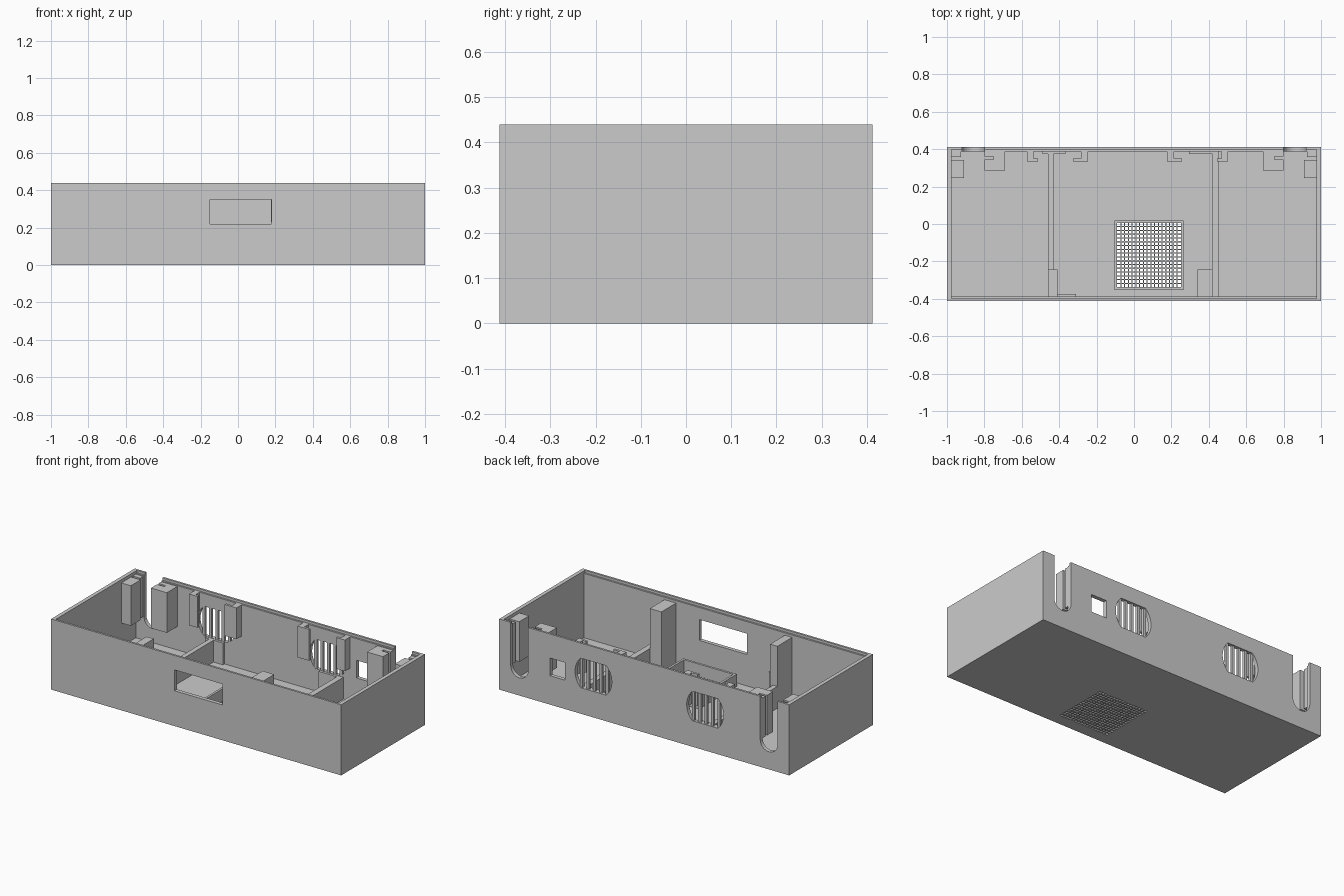
import bpy, bmesh, math
from mathutils import Matrix, Vector

if "Cube" in bpy.data.objects:
    bpy.data.objects.remove(bpy.data.objects["Cube"], do_unlink=True)

grey = bpy.data.materials.new("plain_grey")
grey.use_nodes = True
colour = (0.6, 0.6, 0.6, 1)
grey.diffuse_color = colour
grey.node_tree.nodes["Principled BSDF"].inputs["Base Color"].default_value = colour


def add_box(bm, x, y, z):
    """Box from three (low, high) ranges."""
    lo, hi = Vector((x[0], y[0], z[0])), Vector((x[1], y[1], z[1]))
    size = Matrix.Diagonal((*(hi - lo), 1))
    bmesh.ops.create_cube(bm, size=1, matrix=Matrix.Translation((lo + hi) / 2) @ size)


def boxes(name, *ranges):
    bm = bmesh.new()
    for r in ranges:
        add_box(bm, *r)
    mesh = bpy.data.meshes.new(name)
    bm.to_mesh(mesh)
    bm.free()
    mesh.materials.append(grey)
    bpy.context.collection.objects.link(bpy.data.objects.new(name, mesh))


def panel(name, loops, span, upright=True):
    """Flat panel from an outline and its holes; span is its range in y, or in z if lying."""
    curve = bpy.data.curves.new(name + "_profile", "CURVE")
    curve.dimensions, curve.fill_mode = "2D", "BOTH"
    curve.extrude = (span[1] - span[0]) / 2
    for loop in loops:
        spline = curve.splines.new("POLY")
        spline.points.add(len(loop) - 1)
        for point, (a, b) in zip(spline.points, loop):
            point.co = (a, b, 0, 1)
        spline.use_cyclic_u, spline.use_smooth = True, False
    profile = bpy.data.objects.new(name + "_profile", curve)
    bpy.context.collection.objects.link(profile)
    evaluated = profile.evaluated_get(bpy.context.evaluated_depsgraph_get())
    mesh = bpy.data.meshes.new_from_object(evaluated)
    bpy.data.objects.remove(profile, do_unlink=True)
    mid = (span[0] + span[1]) / 2
    if upright:
        mesh.transform(Matrix.Translation((0, mid, 0)) @ Matrix.Rotation(math.pi / 2, 4, "X"))
    else:
        mesh.transform(Matrix.Translation((0, 0, mid)))
    mesh.materials.clear()
    mesh.materials.append(grey)
    bpy.context.collection.objects.link(bpy.data.objects.new(name, mesh))


def rect(a, b):
    return [(a[0], b[0]), (a[1], b[0]), (a[1], b[1]), (a[0], b[1])]


def mirrored(r, centre):
    """Mirror a box range in x about a centre."""
    (a, b), y, z = r
    return ((2 * centre - b, 2 * centre - a), y, z)


W, D, H = 1.0, 0.412, 0.44      # half width, half depth, height
T = 0.024                       # wall thickness
IX, IY = W - T, D - T           # inside faces
SKIN = D - 0.013                # where the outer wall skin meets the lower inner layer
STEP = 0.425                    # height of the inner layer
MID = -0.035                    # mirror line of the two vents
VENTS = (-0.42, 0.35)
VENT_Z, VENT_R, VENT_CLIP = 0.254, 0.127, 0.092
SLOT_X, SLOT_R, SLOT_Z = 0.86, 0.06, 0.17
GX, GY = (-0.09, 0.25), (-0.338, 0.006)


def slotted(half, low, high):
    """Wall outline with two round-bottomed cable slots open at the top."""
    outline = [(-half, low), (half, low), (half, high)]
    for cx in (SLOT_X, -SLOT_X):
        outline.append((cx + SLOT_R, high))
        for i in range(17):
            a = -math.pi * i / 16
            outline.append((cx + SLOT_R * math.cos(a), SLOT_Z + SLOT_R * math.sin(a)))
        outline.append((cx - SLOT_R, high))
    return outline + [(-half, high)]


def vent(cx):
    """Circle flattened at top and bottom."""
    outline = []
    for i in range(48):
        a = math.tau * (i + 0.5) / 48
        z = VENT_R * math.sin(a)
        if abs(z) < VENT_CLIP:
            outline.append((cx + VENT_R * math.cos(a), VENT_Z + z))
        elif i in (6, 17, 30, 41):
            z = math.copysign(VENT_CLIP, z)
            x = math.copysign(math.sqrt(VENT_R ** 2 - z ** 2), math.cos(a))
            outline.append((cx + x, VENT_Z + z))
    return outline


# Tray floor and walls
panel("floor", [rect((-IX, IX), (-SKIN, SKIN)), rect(GX, GY)], (0, T), upright=False)
window = rect((-0.15, 0.18), (0.22, 0.35))
panel("front_wall", [rect((-W, W), (0, H)), window], (-D, -SKIN))
panel("front_wall_lining", [rect((-IX, IX), (T, STEP)), window], (-SKIN, -IY))
back_holes = [rect((0.545, 0.65), (0.18, 0.29))] + [vent(x) for x in VENTS]
panel("back_wall", [slotted(W, 0, H)] + back_holes, (SKIN, D))
panel("back_wall_lining", [slotted(IX, T, STEP)] + back_holes, (IY, SKIN))
boxes("right_wall", ((-W, -IX), (-SKIN, SKIN), (0, H)))
boxes("left_wall", ((IX, W), (-SKIN, SKIN), (0, H)))

# Vertical bars across the vents
bars = []
for vx in VENTS:
    for i in range(-2, 3):
        x = vx + i * 0.044
        half = min(VENT_CLIP, math.sqrt(VENT_R ** 2 - (x - vx) ** 2)) + 0.002
        bars.append(((x - 0.009, x + 0.009), (IY + 0.001, IY + 0.016),
                     (VENT_Z - half, VENT_Z + half)))
boxes("vent_bars", *bars)

# Fine floor grille and its raised frame
N = 17
sx, sy = (GX[1] - GX[0]) / N, (GY[1] - GY[0]) / N
mesh_bars = []
for i in range(1, N):
    x, y = GX[0] + i * sx, GY[0] + i * sy
    mesh_bars.append(((x - 0.003, x + 0.003), GY, (0.001, 0.023)))
    mesh_bars.append((GX, (y - 0.003, y + 0.003), (0, 0.024)))
boxes("floor_grille", *mesh_bars)
F = 0.014
frame_x, frame_y, frame_z = (GX[0] - F, GX[1] + F), (GY[0] - F, GY[1] + F), (T, 0.1)
boxes("grille_frame",
      ((frame_x[0], GX[0]), frame_y, frame_z), ((GX[1], frame_x[1]), frame_y, frame_z),
      (GX, (frame_y[0], GY[0]), frame_z), (GX, (GY[1], frame_y[1]), frame_z))

# Low dividers, front pillars and small front ledge
LOW = (T, 0.16)
boxes("right_divider", ((-0.46, -0.43), (-IY, IY), LOW))
boxes("left_divider", ((0.42, 0.455), (-IY, IY), LOW))
boxes("right_pillar", ((-0.46, -0.41), (-IY, -0.243), (T, 0.41)))
boxes("left_pillar", ((0.34, 0.42), (-IY, -0.243), (T, 0.41)))
boxes("front_ledge", ((-0.41, -0.31), (-IY, -0.373), LOW))

# Fan rests and L-shaped clips beside each vent
CLIP_Z = (0.23, 0.425)
fan_parts = {
    "fan_rest": [((-0.49, -0.365), (0.373, IY), LOW)],
    "outer_clip": [((-0.572, -0.537), (0.335, IY), CLIP_Z),
                   ((-0.537, -0.513), (0.335, 0.35), CLIP_Z)],
    "inner_clip": [((-0.284, -0.246), (0.335, IY), CLIP_Z),
                   ((-0.326, -0.284), (0.335, 0.35), CLIP_Z)],
}
# Blocks with panel grooves beside each cable slot
BLOCK_Z = (0.17, 0.42)
slot_parts = {
    "corner_block": [((-IX, -0.91), (0.245, 0.342), BLOCK_Z)],
    "corner_strip": [((-IX, -0.925), (0.358, IY), BLOCK_Z)],
    "grooved_block": [((-0.80, -0.69), (0.285, 0.345), BLOCK_Z),
                      ((-0.75, -0.69), (0.345, 0.36), BLOCK_Z),
                      ((-0.80, -0.69), (0.36, IY), BLOCK_Z)],
}
for parts, centre in ((fan_parts, MID), (slot_parts, 0)):
    for name, ranges in parts.items():
        boxes("right_" + name, *ranges)
        boxes("left_" + name, *[mirrored(r, centre) for r in ranges])
